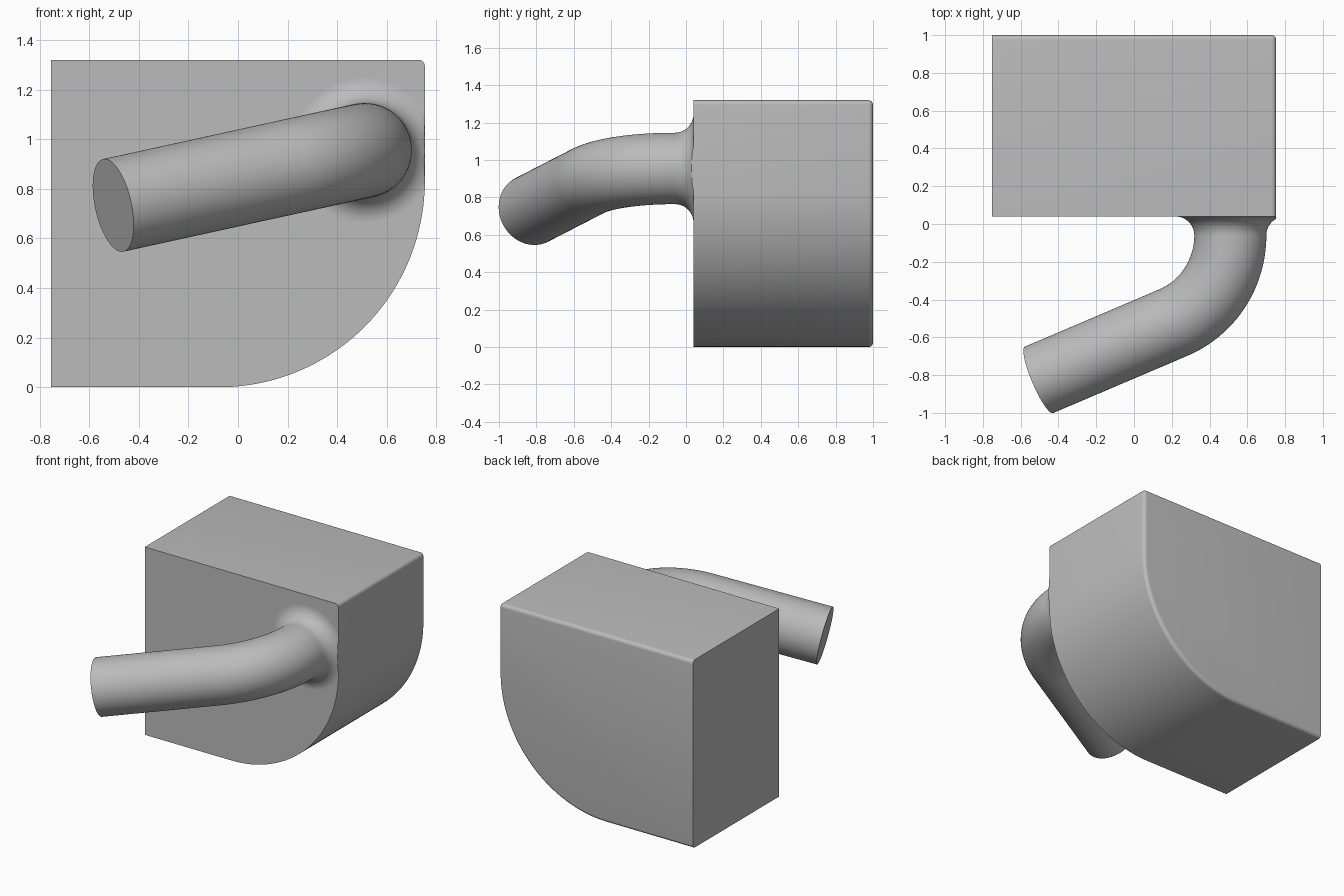
import bpy, bmesh
from math import sin, cos, pi, radians
from mathutils import Vector

cube = bpy.data.objects.get("Cube")
if cube:
    bpy.data.objects.remove(cube, do_unlink=True)

grey = bpy.data.materials.new("plain_grey")
grey.use_nodes = True
grey.diffuse_color = (0.5, 0.5, 0.5, 1)
grey.node_tree.nodes["Principled BSDF"].inputs["Base Color"].default_value = (0.5, 0.5, 0.5, 1)

HALF_W, HEIGHT, FRONT, BACK = 0.753, 1.32, 0.04, 1.0


def finish(bm, name):
    bmesh.ops.recalc_face_normals(bm, faces=bm.faces)
    mesh = bpy.data.meshes.new(name)
    bm.to_mesh(mesh)
    bm.free()
    mesh.materials.append(grey)
    obj = bpy.data.objects.new(name, mesh)
    bpy.context.collection.objects.link(obj)
    bpy.ops.object.select_all(action="DESELECT")
    obj.select_set(True)
    bpy.context.view_layer.objects.active = obj
    bpy.ops.object.shade_smooth_by_angle(angle=radians(30))
    return obj


# Block: square profile with one large rounded lower corner, extruded backwards
CORNER, STEPS = 0.83, 48
profile = [(-HALF_W, HEIGHT), (-HALF_W, 0)]
for i in range(STEPS + 1):
    a = pi / 2 * i / STEPS
    profile.append((HALF_W - CORNER + CORNER * sin(a), CORNER - CORNER * cos(a)))
profile.append((HALF_W, HEIGHT))

bm = bmesh.new()
face = bm.faces.new([bm.verts.new((x, FRONT, z)) for x, z in profile])
ext = bmesh.ops.extrude_face_region(bm, geom=[face], use_keep_orig=True)
bmesh.ops.translate(bm, vec=(0, BACK - FRONT, 0),
                    verts=[g for g in ext["geom"] if isinstance(g, bmesh.types.BMVert)])
bmesh.ops.recalc_face_normals(bm, faces=bm.faces)


# Round the back rim (not its left side) and the upper right edge
def rounded(edge):
    pts = [v.co for v in edge.verts]
    if all(p.y > BACK - 0.001 for p in pts):
        return any(p.x > -HALF_W + 0.001 for p in pts)
    return all(p.x > HALF_W - 0.001 and p.z > HEIGHT - 0.001 for p in pts)


bmesh.ops.bevel(bm, geom=[e for e in bm.edges if rounded(e)], offset=0.025,
                offset_type="OFFSET", segments=5, profile=0.5, affect="EDGES")
finish(bm, "block")

# Bent pipe: flared root, circular bend, straight run with a flat end
RADIUS, FLARE, BEND, RUN, SIDES = 0.191, 0.1, 0.5, 0.79, 72
TURN = radians(67.4)
forward = Vector((0, -1, 0))
across = Vector((-0.977, 0, -0.214)).normalized()
normal = forward.cross(across)
root = Vector((0.51, FRONT - FLARE, 0.955))

rings = []                                    # centre, direction, radius
for i in range(17):
    t = pi / 2 * i / 16
    rings.append((root - forward * FLARE * cos(t), forward,
                  RADIUS + FLARE * (1 - sin(t))))
for i in range(1, 33):
    t = TURN * i / 32
    rings.append((root + BEND * (forward * sin(t) + across * (1 - cos(t))),
                  forward * cos(t) + across * sin(t), RADIUS))
centre, direction, _ = rings[-1]
rings.append((centre + direction * RUN, direction, RADIUS))

bm = bmesh.new()
loops = []
for centre, direction, radius in rings:
    side = normal.cross(direction)
    loop = []
    for k in range(SIDES):
        a = 2 * pi * k / SIDES
        p = centre + radius * (normal * cos(a) + side * sin(a))
        p.x = min(p.x, HALF_W)                # trim flare flush with the block
        loop.append(bm.verts.new(p))
    loops.append(loop)
for lower, upper in zip(loops, loops[1:]):
    for k in range(SIDES):
        n = (k + 1) % SIDES
        bm.faces.new((lower[k], lower[n], upper[n], upper[k]))
bm.faces.new(loops[-1])
finish(bm, "bent_pipe")
